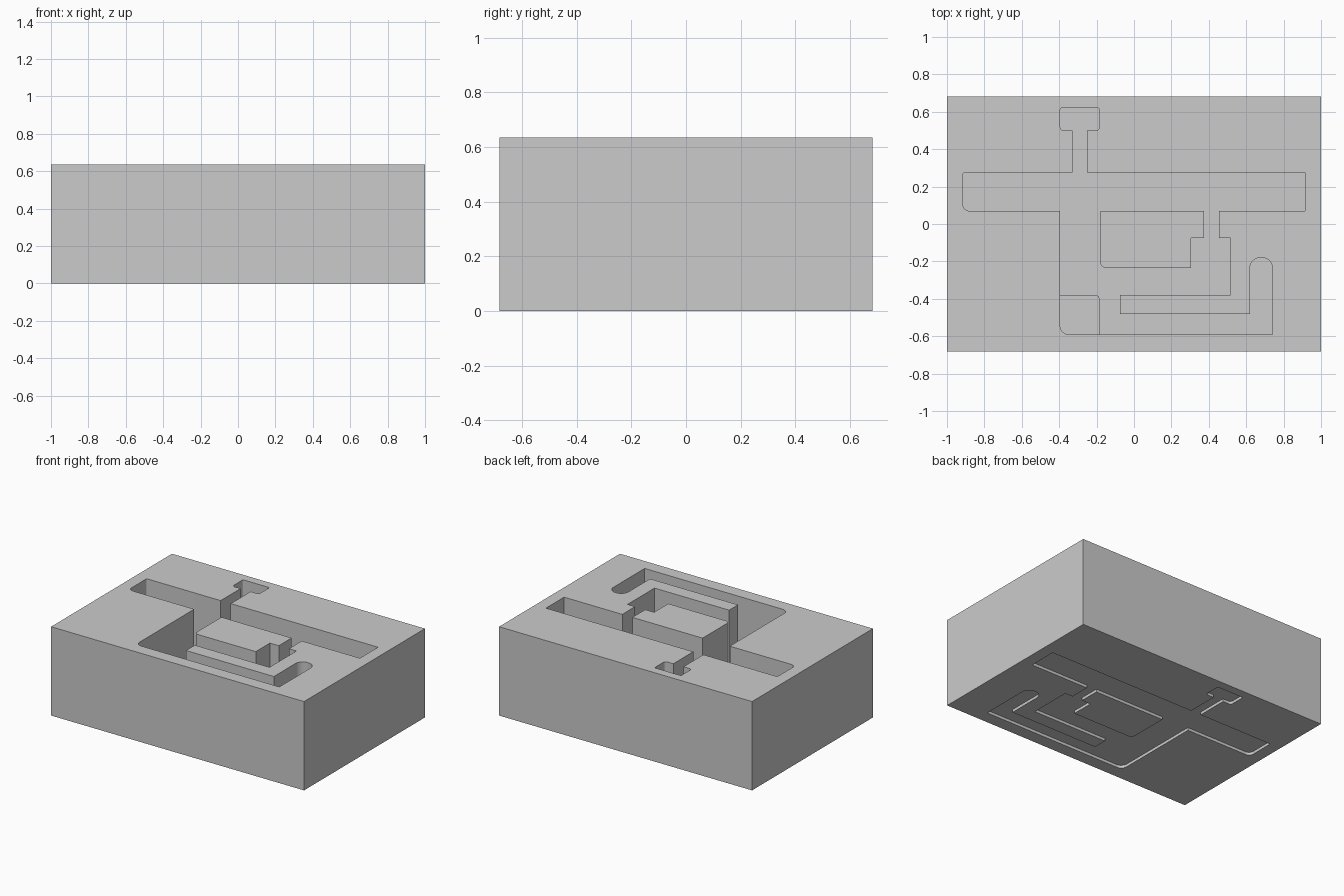
import bpy, bmesh
from mathutils import Vector

if "Cube" in bpy.data.objects:
    bpy.data.objects.remove(bpy.data.objects["Cube"], do_unlink=True)

LENGTH, WIDTH, HEIGHT = 2.0, 1.365, 0.635
FLOOR, RECESS = 0.04, 0.02      # pocket floor level, depth of the underside recess

grey = bpy.data.materials.new("light grey")
grey.use_nodes = True
grey.diffuse_color = (0.6, 0.6, 0.6, 1)
grey.node_tree.nodes["Principled BSDF"].inputs["Base Color"].default_value = (0.6, 0.6, 0.6, 1)

# Outlines: x, y and an optional corner radius
CHANNEL = [
    (-.395, -.59, .045), (.74, -.59), (.74, -.18, .055), (.62, -.18, .055),
    (.62, -.48), (-.075, -.48), (-.075, -.38), (.515, -.38),
    (.515, -.075), (.455, -.075), (.455, .07), (.915, .07),
    (.915, .275), (-.25, .275), (-.25, .5), (-.185, .5, .02),
    (-.185, .62, .01), (-.395, .62, .01), (-.395, .5, .02), (-.33, .5),
    (-.33, .275), (-.915, .275, .01), (-.915, .07, .035), (-.395, .07),
]
ISLAND = [
    (-.18, .07), (.375, .07), (.375, -.075), (.305, -.075),
    (.305, -.235), (-.18, -.235, .03),
]
CORNER_PAD = [(-.395, -.59, .045), (-.185, -.59), (-.185, -.38, .02), (-.395, -.38)]


def rounded(outline, steps=6):
    """Replace each corner that has a radius with a short arc."""
    points = []
    for i, (x, y, *radius) in enumerate(outline):
        corner = Vector((x, y))
        if not radius:
            points.append(corner)
            continue
        before = (Vector(outline[i - 1][:2]) - corner).normalized()
        after = (Vector(outline[(i + 1) % len(outline)][:2]) - corner).normalized()
        centre = corner + (before + after) * radius[0]
        for s in range(steps + 1):
            t = s / steps
            arm = (-after).lerp(-before, t).normalized()
            points.append(centre + arm * radius[0])
    return points


def prism(name, outline, bottom, top):
    """Extrude an outline between two heights."""
    bm = bmesh.new()
    face = bm.faces.new([bm.verts.new((p.x, p.y, bottom)) for p in rounded(outline)])
    side = bmesh.ops.extrude_face_region(bm, geom=[face])["geom"]
    bmesh.ops.translate(bm, vec=(0, 0, top - bottom),
                        verts=[v for v in side if isinstance(v, bmesh.types.BMVert)])
    bmesh.ops.recalc_face_normals(bm, faces=bm.faces)
    mesh = bpy.data.meshes.new(name)
    bm.to_mesh(mesh)
    bm.free()
    mesh.materials.append(grey)
    obj = bpy.data.objects.new(name, mesh)
    bpy.context.collection.objects.link(obj)
    return obj


def cut(target, tool, operation="DIFFERENCE"):
    """Apply a boolean and discard the tool."""
    bpy.context.view_layer.objects.active = target
    mod = target.modifiers.new("cut", "BOOLEAN")
    mod.object, mod.operation, mod.solver = tool, operation, "EXACT"
    bpy.ops.object.modifier_apply(modifier=mod.name)
    bpy.data.objects.remove(tool, do_unlink=True)


# Solid rectangular block
x, y = LENGTH / 2, WIDTH / 2
block = prism("block", [(-x, -y), (x, -y), (x, y), (-x, y)], 0, HEIGHT)

# Deep channel from above and its shallow twin underneath, both around the island
for bottom, top in ((FLOOR, HEIGHT + .1), (-.1, RECESS)):
    cutter = prism("channel_cutter", CHANNEL, bottom, top)
    cutter.hide_render = True
    cut(cutter, prism("island_cutter", ISLAND, bottom - .1, top + .1))
    cut(block, cutter)

# Slightly raised pad in the corner of the channel floor
pad = prism("corner_pad", CORNER_PAD, FLOOR - .005, FLOOR + .01)

# Smooth the small fillets, keep every other edge sharp
for obj in (block, pad):
    bpy.ops.object.select_all(action="DESELECT")
    obj.select_set(True)
    bpy.context.view_layer.objects.active = obj
    bpy.ops.object.shade_smooth_by_angle()
